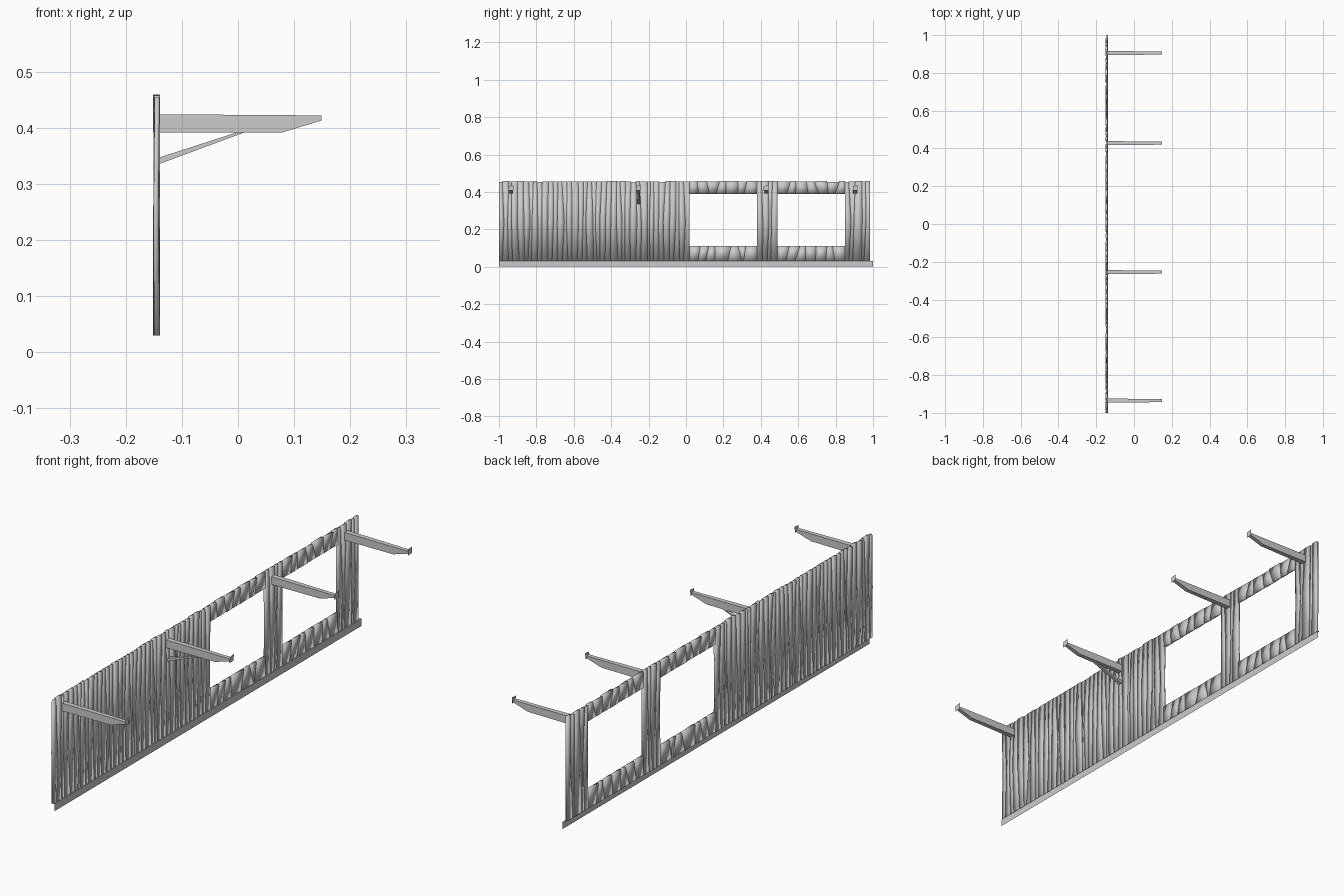
import bpy, bmesh, random

if "Cube" in bpy.data.objects:
    bpy.data.objects.remove(bpy.data.objects["Cube"])

random.seed(7)


def make_object(name, bm, smooth=False):
    bmesh.ops.recalc_face_normals(bm, faces=bm.faces)
    for f in bm.faces:
        f.smooth = smooth
    mesh = bpy.data.meshes.new(name)
    bm.to_mesh(mesh)
    bm.free()
    obj = bpy.data.objects.new(name, mesh)
    bpy.context.collection.objects.link(obj)
    return obj


def prism(name, profile, y, half_start, half_end):
    """Closed side profile (x, z), narrowing in y towards its far end."""
    bm = bmesh.new()
    x0 = min(p[0] for p in profile)
    x1 = max(p[0] for p in profile)
    sides = []
    for s in (-1, 1):
        ring = []
        for x, z in profile:
            t = (x - x0) / (x1 - x0)
            half = half_start + (half_end - half_start) * t
            ring.append(bm.verts.new((x, y + s * half, z)))
        bm.faces.new(ring)
        sides.append(ring)
    a, b = sides
    for i in range(len(a)):
        j = (i + 1) % len(a)
        bm.faces.new((a[i], a[j], b[j], b[i]))
    return make_object(name, bm)


def slat(bm, left, right, zs):
    """One hewn slat: stacked four-corner rings with uneven thickness."""
    rings = []
    for yl, yr, z in zip(left, right, zs):
        ring = []
        for y, side in ((yl, 1), (yr, 1), (yr, -1), (yl, -1)):
            x = -0.145 + side * random.uniform(0.0028, 0.0062)
            ring.append(bm.verts.new((x, y, z)))
        rings.append(ring)
    bm.faces.new(rings[0])
    bm.faces.new(rings[-1])
    for a, b in zip(rings, rings[1:]):
        for i in range(4):
            j = (i + 1) % 4
            bm.faces.new((a[i], a[j], b[j], b[i]))


def slat_panel(name, y0, y1, zs, width, skew):
    """Row of slats sharing ragged seams between y0 and y1."""
    bm = bmesh.new()
    count = max(2, round((y1 - y0) / width))
    step = (y1 - y0) / count
    seams = []
    for k in range(count + 1):
        y = y0 + k * step
        edge = k in (0, count)
        base = 0 if edge else random.uniform(-0.2, 0.2) * step
        seams.append([y + base + (0 if edge else random.uniform(-skew, skew) * step)
                      for _ in zs])
    for a, b in zip(seams, seams[1:]):
        top = zs[-1] + (random.uniform(-0.003, 0.002) if zs[-1] > 0.45 else 0)
        slat(bm, a, b, zs[:-1] + [top])
    bmesh.ops.recalc_face_normals(bm, faces=bm.faces)
    bmesh.ops.triangulate(bm, faces=bm.faces)
    make_object(name, bm, smooth=True)


# Rough-hewn wall panels, posts, and rails around two window openings
TALL = [0.03, 0.24, 0.457]
slat_panel("wall_panel", -1.0, 0.02, TALL, 0.026, 0.28)
slat_panel("window_middle_post", 0.38, 0.49, TALL, 0.026, 0.28)
slat_panel("window_end_post", 0.85, 0.985, TALL, 0.026, 0.28)
for n, (a, b) in enumerate([(0.02, 0.38), (0.49, 0.85)], 1):
    slat_panel(f"window_sill_rail_{n}", a, b, [0.03, 0.11], 0.05, 0.3)
    slat_panel(f"window_head_rail_{n}", a, b, [0.39, 0.457], 0.05, 0.3)

# Base board: thin facing strip with a narrow ledge under the wall
bm = bmesh.new()
rows = []
for x, z in ((-0.137, 0.0), (-0.137, 0.03), (-0.145, 0.03)):
    rows.append([bm.verts.new((x, y, z)) for y in (-1.0, 1.0)])
for a, b in zip(rows, rows[1:]):
    bm.faces.new((a[0], a[1], b[1], b[0]))
make_object("base_board", bm)

# Roof brackets: tapered beam and end plate, one with a diagonal brace
BEAM = [(-0.143, 0.392), (0.08, 0.392), (0.149, 0.413), (0.149, 0.422), (-0.143, 0.424)]
BRACE = [(-0.150, 0.334), (-0.136, 0.337), (0.015, 0.393), (0.005, 0.394), (-0.150, 0.344)]
for n, y in enumerate((-0.935, -0.255, 0.428, 0.905), 1):
    prism(f"bracket_beam_{n}", BEAM, y, 0.011, 0.008)
    bm = bmesh.new()
    plate = [(-0.014, 0.407), (0.012, 0.409), (0.014, 0.435), (-0.012, 0.432)]
    bm.faces.new([bm.verts.new((0.15, y + py, pz)) for py, pz in plate])
    make_object(f"beam_end_plate_{n}", bm)
prism("bracket_brace", BRACE, -0.253, 0.009, 0.005)
